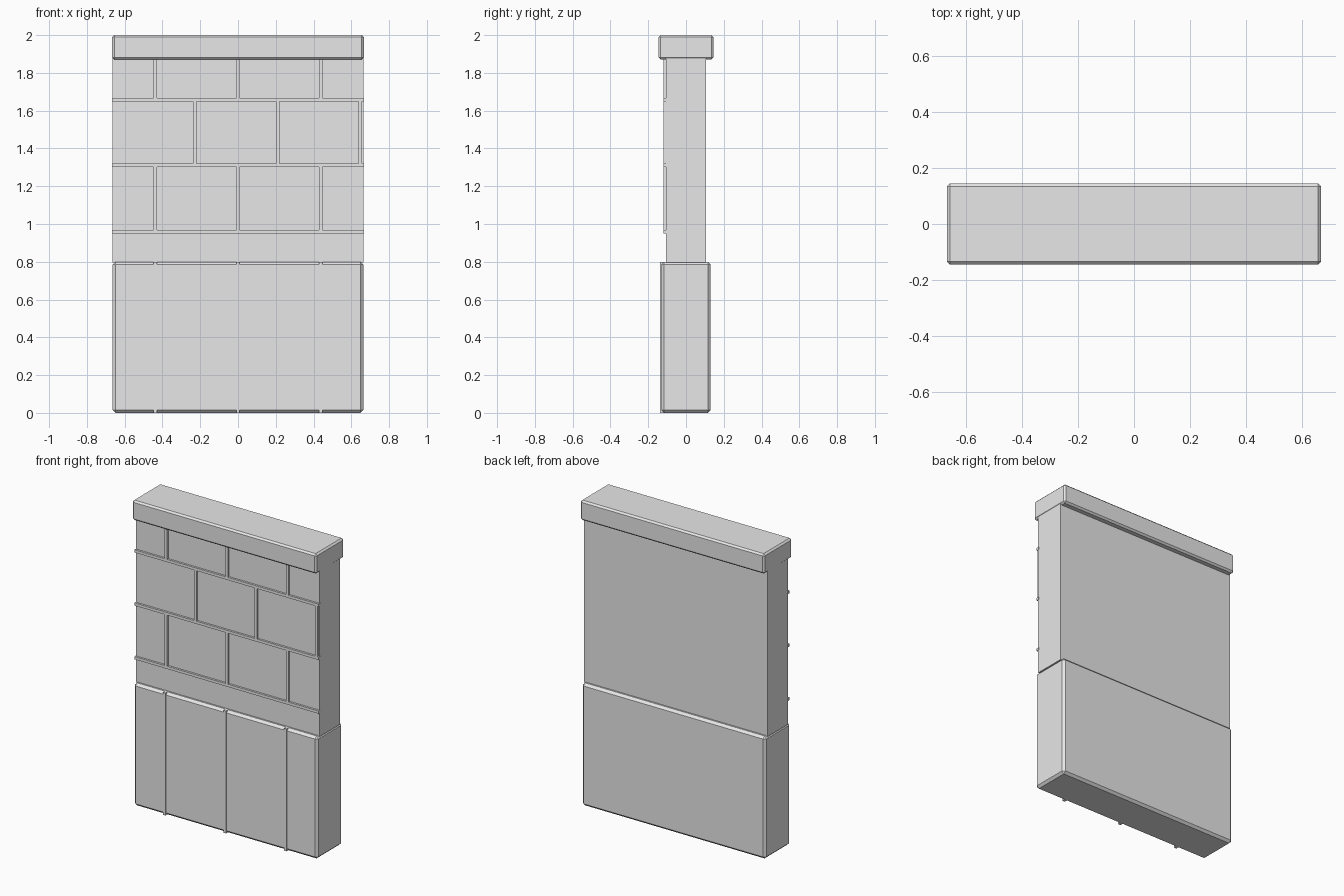
import bpy
import bmesh

cube = bpy.data.objects.get("Cube")
if cube:
    bpy.data.objects.remove(cube, do_unlink=True)

# Single stone colour
stone = bpy.data.materials.new("light_grey_stone")
stone.use_nodes = True
GREY = (0.8, 0.8, 0.8, 1.0)
stone.diffuse_color = GREY
stone.node_tree.nodes["Principled BSDF"].inputs["Base Color"].default_value = GREY


def box(name, x, y, z, chamfer=0.0):
    """Box spanning the given (low, high) ranges, with optional chamfered edges."""
    bm = bmesh.new()
    bmesh.ops.create_cube(bm, size=1)
    for v in bm.verts:
        v.co = [r[0] if c < 0 else r[1] for c, r in zip(v.co, (x, y, z))]
    if chamfer:
        bmesh.ops.bevel(bm, geom=bm.edges[:], offset=chamfer, segments=1,
                        affect='EDGES')
    mesh = bpy.data.meshes.new(name)
    bm.to_mesh(mesh)
    bm.free()
    mesh.materials.append(stone)
    obj = bpy.data.objects.new(name, mesh)
    bpy.context.collection.objects.link(obj)
    return obj


HALF = 0.664       # half width of the wall
BASE_TOP = 0.8
WALL_TOP = 1.87
JOINT = 0.009      # half thickness of a joint strip

# Main masses
box("base_block", (-HALF, HALF), (-0.131, 0.131), (0, BASE_TOP), 0.015)
box("wall_panel", (-HALF, HALF), (-0.105, 0.105), (BASE_TOP - 0.005, WALL_TOP + 0.01))
box("cap_stone", (-0.666, 0.666), (-0.145, 0.145), (WALL_TOP, 2), 0.011)

# Raised horizontal joints on the wall
levels = [0.959, 1.31, 1.657]
for i, z in enumerate(levels):
    box(f"horizontal_joint_{i + 1}", (-HALF - 0.002, HALF + 0.002),
        (-0.118, -0.1), (z - JOINT, z + JOINT))

# Raised vertical joints, staggered from row to row
spacing = 0.438
tops = levels[1:] + [WALL_TOP + 0.01]
for row, (low, high) in enumerate(zip(levels, tops)):
    shift = 0.21 if row % 2 else 0.0
    for k in (-1, 0, 1):
        x = k * spacing + shift
        box(f"vertical_joint_{row + 1}_{k + 2}", (x - JOINT, x + JOINT),
            (-0.118, -0.1), (low, high))

# Raised vertical joints on the base
for k in (-1, 0, 1):
    x = k * spacing
    box(f"base_joint_{k + 2}", (x - JOINT, x + JOINT), (-0.137, -0.115), (0, BASE_TOP))
